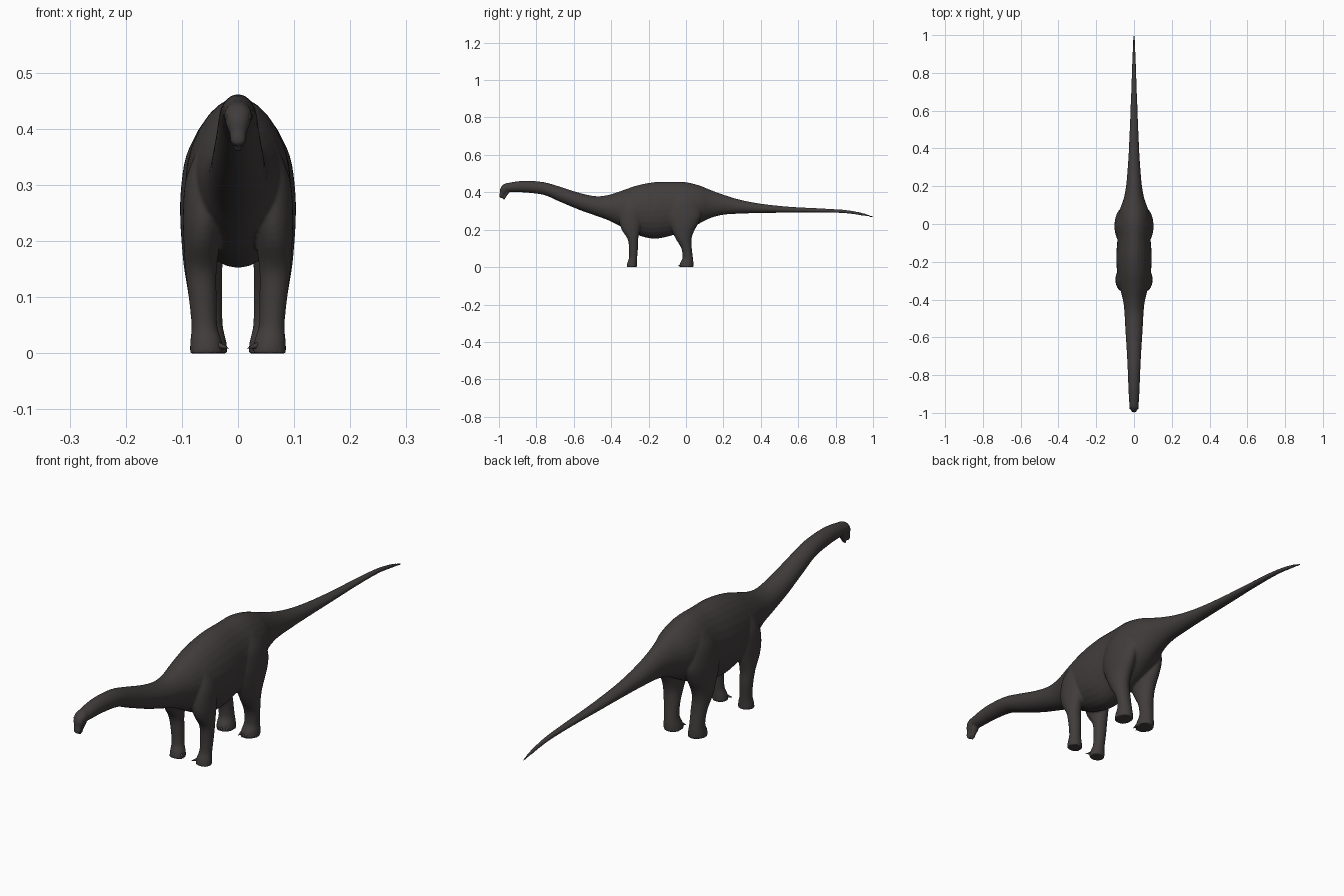
import bpy, bmesh, math
from mathutils import Vector

if "Cube" in bpy.data.objects:
    bpy.data.objects.remove(bpy.data.objects["Cube"])

hide = bpy.data.materials.new("dark grey hide")
hide.diffuse_color = (0.052, 0.046, 0.045, 1)
hide.use_nodes = True
hide.node_tree.nodes["Principled BSDF"].inputs["Base Color"].default_value = hide.diffuse_color


def spline(rows, steps):
    """Catmull-Rom interpolation of ring parameters."""
    out = []
    for i in range(len(rows) - 1):
        p = [rows[max(0, min(len(rows) - 1, i + k))] for k in (-1, 0, 1, 2)]
        for s in range(steps):
            t = s / steps
            out.append([0.5 * (2 * b + (c - a) * t + (2 * a - 5 * b + 4 * c - d) * t * t
                               + (3 * b - a - 3 * c + d) * t ** 3) for a, b, c, d in zip(*p)])
    return out + [list(rows[-1])]


def loft(name, rows, steps=4, sides=28, ridge=0.0):
    """Rows are (x, y, z, half width, half depth, pitch in degrees)."""
    bm = bmesh.new()
    rings = []
    for x, y, z, w, d, pitch in spline(rows, steps):
        p = math.radians(pitch)
        ring = []
        for k in range(sides):
            a = 2 * math.pi * k / sides
            c, s = math.cos(a), math.sin(a)
            if s > 0:
                c *= 1 - ridge * s * s
            ring.append(bm.verts.new((x + w * c, y + d * s * math.sin(p), z + d * s * math.cos(p))))
        rings.append(ring)
    for r0, r1 in zip(rings, rings[1:]):
        for k in range(sides):
            n = (k + 1) % sides
            bm.faces.new((r0[k], r0[n], r1[n], r1[k]))
    bm.faces.new(rings[0])
    bm.faces.new(rings[-1])
    bmesh.ops.recalc_face_normals(bm, faces=bm.faces)
    me = bpy.data.meshes.new(name)
    bm.to_mesh(me)
    bm.free()
    ob = bpy.data.objects.new(name, me)
    bpy.context.collection.objects.link(ob)
    me.materials.append(hide)
    return ob


# Neck, torso and tail: (y, top z, bottom z, half width)
profile = [
    (-0.968, .438, .408, .020), (-0.94, .452, .402, .026), (-0.86, .462, .399, .030),
    (-0.76, .454, .386, .034), (-0.68, .432, .352, .038), (-0.57, .397, .306, .045),
    (-0.48, .379, .274, .050), (-0.41, .387, .248, .057), (-0.34, .410, .212, .074),
    (-0.26, .437, .172, .089), (-0.17, .454, .152, .094), (-0.08, .456, .168, .088),
    (0.0, .454, .195, .088), (0.07, .437, .232, .077), (0.13, .413, .262, .056),
    (0.20, .387, .280, .042), (0.29, .360, .286, .034), (0.40, .339, .289, .027),
    (0.55, .323, .291, .021), (0.72, .314, .292, .0145), (0.85, .306, .288, .010),
    (0.94, .291, .276, .0065), (1.0, .272, .265, .003)]
parts = [loft("body", [(0, y, (t + b) / 2, w, (t - b) / 2, 0) for y, t, b, w in profile],
              ridge=0.12)]

# Head: skull runs forward and down, with a narrow jaw behind the muzzle
parts.append(loft("skull", [
    (0, -.940, .432, .020, .020, -10), (0, -.962, .424, .025, .023, -35),
    (0, -.976, .408, .021, .021, -55), (0, -.983, .392, .015, .014, -62),
    (0, -.988, .378, .014, .011, -65), (0, -.990, .370, .009, .007, -65)]))
parts.append(loft("lower_jaw", [
    (0, -.952, .405, .016, .009, -50), (0, -.963, .385, .012, .007, -50),
    (0, -.972, .368, .010, .005, -50), (0, -.975, .361, .007, .004, -50)]))

# Legs for both sides: (x, y, z, half width, half depth)
front = [(.040, -.285, .37, .030, .040), (.055, -.290, .31, .038, .060),
         (.060, -.295, .25, .038, .062), (.064, -.294, .20, .033, .050),
         (.066, -.284, .15, .028, .028), (.063, -.281, .10, .025, .024),
         (.060, -.283, .05, .023, .022), (.057, -.288, .022, .028, .026),
         (.056, -.290, .0, .030, .028)]
rear = [(.040, -.01, .40, .030, .050), (.053, -.01, .35, .040, .080),
        (.060, -.01, .29, .042, .094), (.062, -.013, .24, .041, .082),
        (.062, -.016, .19, .038, .058), (.062, -.012, .15, .034, .042),
        (.058, .003, .10, .030, .028), (.055, .009, .05, .028, .028),
        (.053, .004, .022, .032, .036), (.052, .002, .0, .034, .038)]
for side, sx in (("left", 1), ("right", -1)):
    for name, rows in (("front_leg", front), ("rear_leg", rear)):
        parts.append(loft(f"{side}_{name}", [(x * sx, y, z, w, d, 90) for x, y, z, w, d in rows]))

# Fuse the parts into one smooth skin
for ob in bpy.context.selected_objects:
    ob.select_set(False)
for ob in parts:
    ob.select_set(True)
bpy.context.view_layer.objects.active = parts[0]
bpy.ops.object.join()
body = bpy.context.object
body.name = "sauropod_body"
remesh = body.modifiers.new("fuse", 'REMESH')
remesh.mode = 'VOXEL'
remesh.voxel_size = 0.0042
remesh.use_smooth_shade = True
smooth = body.modifiers.new("soften", 'SMOOTH')
smooth.factor = 0.5
smooth.iterations = 5


# Claws: short pointed cones from a base to a tip
def claw(name, base, tip, r):
    a, b = Vector(base), Vector(tip)
    bpy.ops.mesh.primitive_cone_add(vertices=10, radius1=r, radius2=0, depth=(b - a).length,
                                    location=(a + b) / 2)
    ob = bpy.context.object
    ob.name = name
    ob.rotation_euler = (b - a).to_track_quat('Z', 'Y').to_euler()
    ob.data.materials.append(hide)
    bpy.ops.object.shade_smooth_by_angle()


for side, sx in (("left", 1), ("right", -1)):
    claw(f"{side}_thumb_claw", (.034 * sx, -.300, .014), (.016 * sx, -.312, .009), .006)
    for i, dx in enumerate((-.020, -.002, .016)):
        x = .052 + dx
        y = -.027 + abs(dx) * .35
        claw(f"{side}_rear_claw_{i}", (x * sx, y, .012), ((x - .006) * sx, y - .018, .005), .007)

    # Low brow and eye bumps on the skull
    bpy.ops.mesh.primitive_uv_sphere_add(segments=16, ring_count=10, radius=.006,
                                         location=(.0195 * sx, -.974, .420))
    eye = bpy.context.object
    eye.name = f"{side}_eye"
    eye.scale = (.7, 1, 1)
    eye.data.materials.append(hide)
    bpy.ops.object.shade_smooth_by_angle()
